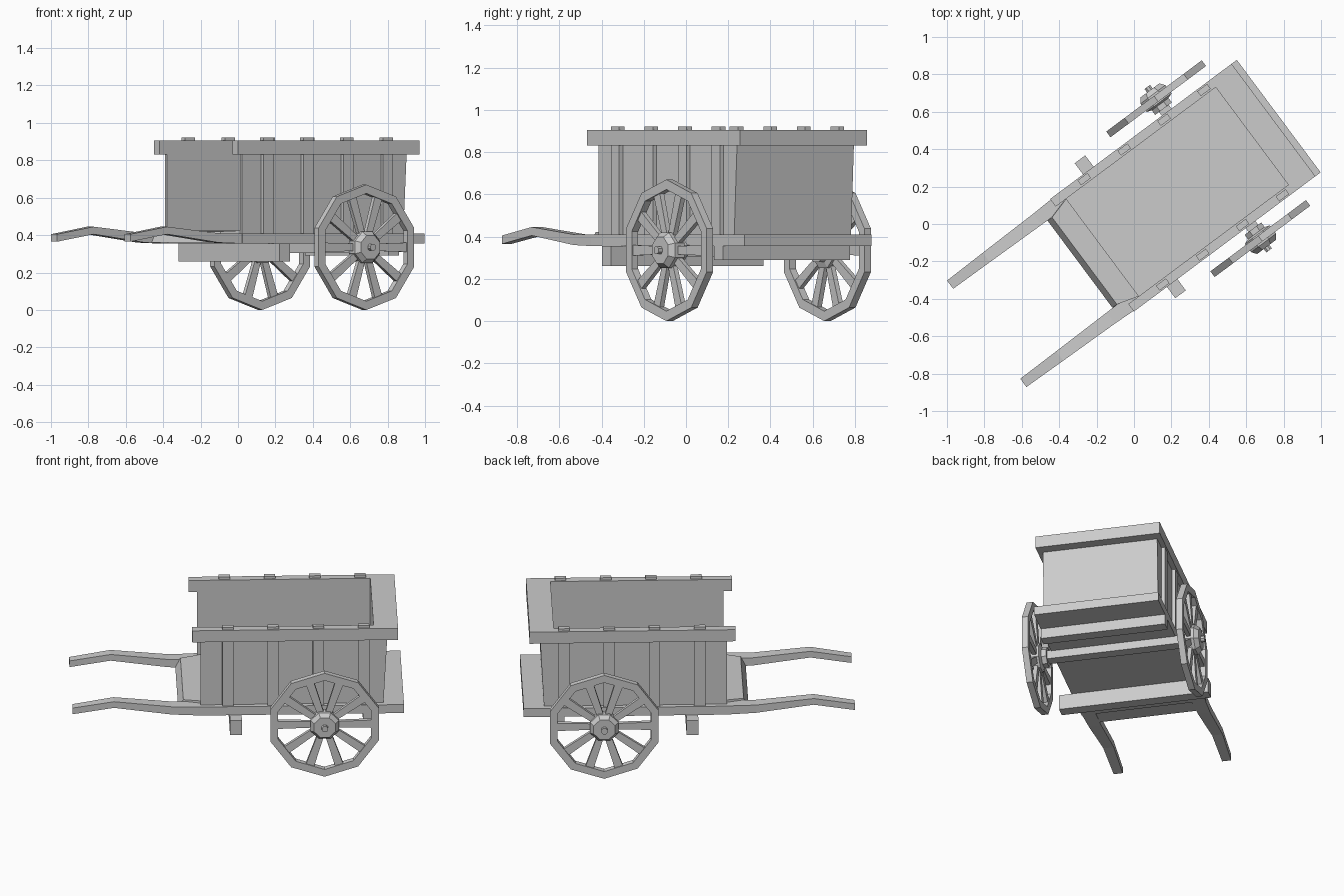
import bpy, bmesh
from math import sin, cos, pi, radians
from mathutils import Matrix

cube = bpy.data.objects.get("Cube")
if cube:
    bpy.data.objects.remove(cube, do_unlink=True)

GREY = (0.6, 0.6, 0.6, 1)
mat = bpy.data.materials.new("plain grey")
mat.use_nodes = True
mat.diffuse_color = GREY
mat.node_tree.nodes["Principled BSDF"].inputs["Base Color"].default_value = GREY

# Cart frame: x runs from shafts to tail, y across; the whole cart is turned on the ground
TURN = Matrix.Rotation(radians(36.7), 4, "Z")


def finish(name, bm):
    bmesh.ops.remove_doubles(bm, verts=bm.verts, dist=1e-5)
    bmesh.ops.recalc_face_normals(bm, faces=bm.faces)
    mesh = bpy.data.meshes.new(name)
    bm.to_mesh(mesh)
    bm.free()
    mesh.materials.append(mat)
    obj = bpy.data.objects.new(name, mesh)
    obj.matrix_world = TURN
    bpy.context.scene.collection.objects.link(obj)
    return obj


def loft(bm, a, b):
    """Solid between two matching outlines."""
    va, vb = [bm.verts.new(p) for p in a], [bm.verts.new(p) for p in b]
    bm.faces.new(va)
    bm.faces.new(vb[::-1])
    for i in range(len(va)):
        j = (i + 1) % len(va)
        bm.faces.new((va[i], vb[i], vb[j], va[j]))


def prism(bm, profile, y0, y1):
    loft(bm, [(x, y0, z) for x, z in profile], [(x, y1, z) for x, z in profile])


def box(bm, x0, x1, y0, y1, z0, z1):
    prism(bm, [(x0, z0), (x1, z0), (x1, z1), (x0, z1)], y0, y1)


def box_part(name, *size):
    bm = bmesh.new()
    box(bm, *size)
    return finish(name, bm)


def lathe(bm, profile, n, phase, closed):
    """Turn (radius, y) points around the axle."""
    rings = []
    for k in range(n):
        a = phase + 2 * pi * k / n
        rings.append([bm.verts.new((AXLE_X + r * cos(a), y, AXLE_Z + r * sin(a)))
                      for r, y in profile])
    m = len(profile)
    for k in range(n):
        p, q = rings[k], rings[(k + 1) % n]
        for i in range(m if closed else m - 1):
            j = (i + 1) % m
            bm.faces.new((p[i], p[j], q[j], q[i]))
    if not closed:
        bm.faces.new([r[0] for r in rings])
        bm.faces.new([r[-1] for r in rings])


AXLE_X, AXLE_Z = 0.495, 0.335
HALF = 0.375          # half width of platform and rails
FLOOR, RAIL, TOP = 0.41, 0.83, 0.905

# Platform and beams below it
box_part("platform", -0.25, 0.965, -HALF, HALF, 0.355, FLOOR)
box_part("front_cross_beam", -0.06, 0.01, -0.45, 0.45, 0.26, 0.355)
box_part("rear_cross_beam", 0.725, 0.795, -0.375, 0.375, 0.29, 0.355)
box_part("axle_beam", 0.465, 0.53, -0.41, 0.41, 0.305, 0.36)

# Footboard, narrowing and bevelled towards the front
bm = bmesh.new()
front = [(-0.36, -0.29, 0.36), (-0.36, 0.29, 0.36), (-0.33, 0.29, 0.42), (-0.33, -0.29, 0.42)]
back = [(-0.21, -0.325, 0.36), (-0.21, 0.325, 0.36), (-0.21, 0.325, 0.425), (-0.21, -0.325, 0.425)]
loft(bm, front, back)
finish("footboard", bm)

# Sloped tail wall and its wide rail
bm = bmesh.new()
prism(bm, [(0.787, FLOOR), (0.845, FLOOR), (0.867, RAIL), (0.787, RAIL)], -0.345, 0.345)
finish("tail_wall", bm)
box_part("tail_rail", 0.787, 0.93, -HALF, HALF, RAIL, TOP)

for side, s in (("left", 1), ("right", -1)):
    # Side wall, rail and battens
    box_part(side + "_wall", -0.23, 0.80, s * 0.325, s * 0.345, FLOOR, RAIL)
    box_part(side + "_rail", -0.28, 0.787, s * 0.325, s * HALF, RAIL, TOP)
    bm = bmesh.new()
    for i in range(4):
        x = -0.07 + 0.266 * i
        box(bm, x - 0.033, x + 0.033, s * 0.335, s * 0.367, FLOOR, TOP + 0.016)
    finish(side + "_battens", bm)

    # Bent shaft from platform to tip: x, inner y, outer y, bottom z, top z
    bm = bmesh.new()
    path = [(-0.25, 0.29, 0.372, 0.355, 0.41), (-0.40, 0.292, 0.366, 0.36, 0.41),
            (-0.74, 0.297, 0.36, 0.405, 0.445), (-0.982, 0.30, 0.355, 0.365, 0.405)]
    rings = [[bm.verts.new(p) for p in ((x, s * a, lo), (x, s * b, lo), (x, s * b, hi), (x, s * a, hi))]
             for x, a, b, lo, hi in path]
    for p, q in zip(rings, rings[1:]):
        for i in range(4):
            j = (i + 1) % 4
            bm.faces.new((p[i], p[j], q[j], q[i]))
    bm.faces.new(rings[0])
    bm.faces.new(rings[-1])
    finish(side + "_shaft", bm)

    # Ten-sided wheel rim
    bm = bmesh.new()
    lathe(bm, [(0.335, s * 0.447), (0.335, s * 0.485), (0.288, s * 0.485), (0.288, s * 0.447)],
          10, pi / 10, True)
    finish(side + "_wheel_rim", bm)

    # Spokes
    bm = bmesh.new()
    for k in range(10):
        a = 2 * pi * k / 10
        c, d = cos(a), sin(a)
        outline = [(0.06, -0.019), (0.28, -0.025), (0.28, 0.025), (0.06, 0.019)]
        prism(bm, [(AXLE_X + r * c - w * d, AXLE_Z + r * d + w * c) for r, w in outline],
              s * 0.453, s * 0.478)
    finish(side + "_spokes", bm)

    # Hub with tapered cap and axle pin
    bm = bmesh.new()
    lathe(bm, [(0.06, s * 0.40), (0.06, s * 0.43), (0.09, s * 0.44), (0.09, s * 0.495),
               (0.068, s * 0.522)], 8, pi / 8, False)
    finish(side + "_hub", bm)
    bm = bmesh.new()
    lathe(bm, [(0.02, s * 0.39), (0.02, s * 0.545)], 8, pi / 8, False)
    finish(side + "_axle_pin", bm)
